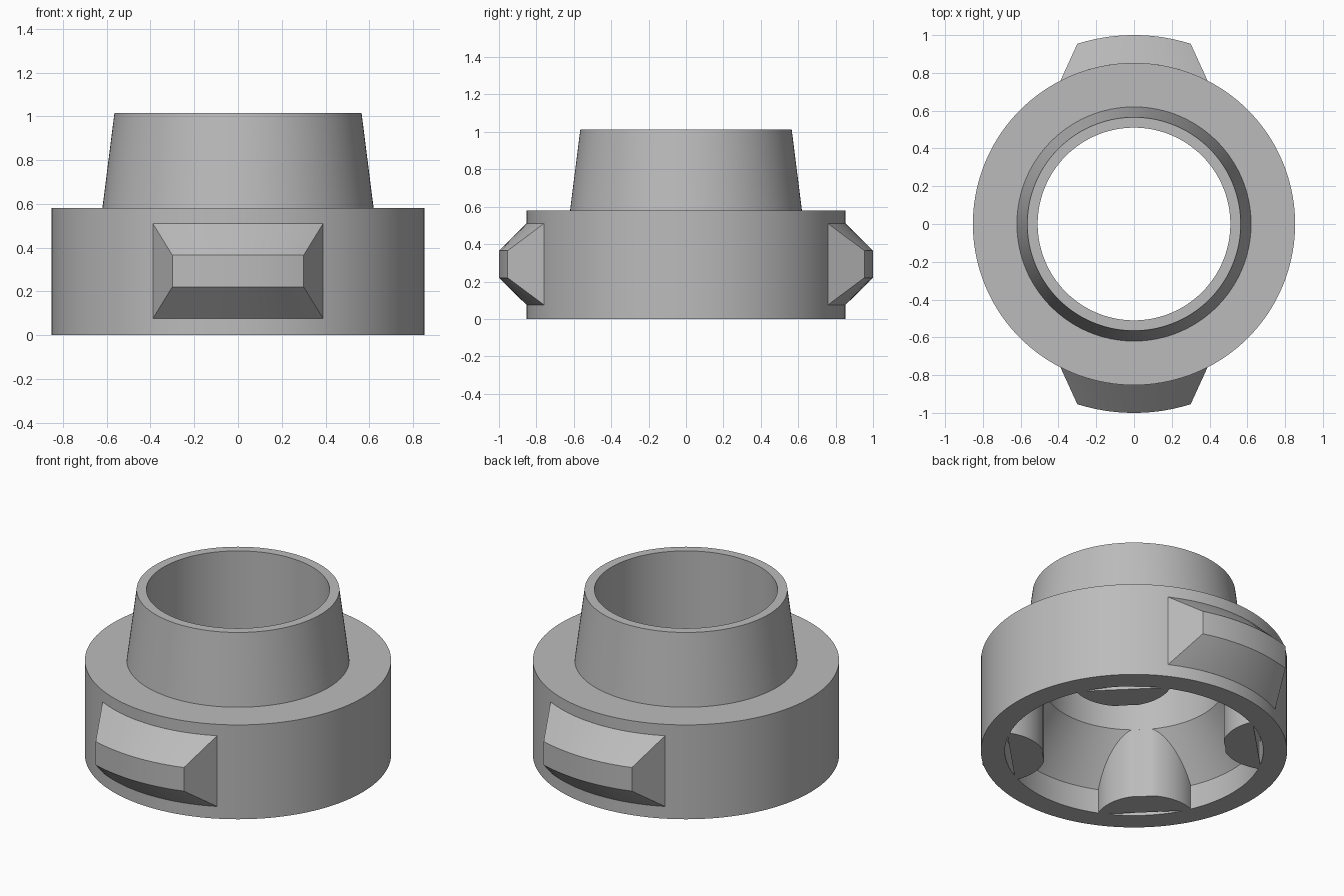
import bpy, bmesh
from math import pi, sin, cos, atan2, hypot, radians

cube = bpy.data.objects.get("Cube")
if cube:
    bpy.data.objects.remove(cube, do_unlink=True)

grey = bpy.data.materials.new("plain_grey")
grey.use_nodes = True
COLOUR = (0.5, 0.5, 0.5, 1)
grey.diffuse_color = COLOUR
for node in grey.node_tree.nodes:
    if node.type == 'BSDF_PRINCIPLED':
        node.inputs["Base Color"].default_value = COLOUR

BORE, RING_INNER, BODY = 0.51, 0.72, 0.853


def finish(name, bm):
    bmesh.ops.recalc_face_normals(bm, faces=bm.faces)
    mesh = bpy.data.meshes.new(name)
    bm.to_mesh(mesh)
    bm.free()
    mesh.materials.append(grey)
    obj = bpy.data.objects.new(name, mesh)
    bpy.context.collection.objects.link(obj)
    bpy.ops.object.select_all(action='DESELECT')
    obj.select_set(True)
    bpy.context.view_layer.objects.active = obj
    bpy.ops.object.shade_smooth_by_angle(angle=radians(25))
    return obj


def bridge(bm, a, b, closed=True):
    n = len(a)
    for i in range(n if closed else n - 1):
        j = (i + 1) % n
        bm.faces.new((a[i], a[j], b[j], b[i]))


# Collar body with tapered neck and hollow bore, turned from one closed profile
profile = [(RING_INNER, 0), (BODY, 0), (BODY, 0.58), (0.62, 0.58),
           (0.565, 1.014), (BORE, 1.014), (BORE, 0.43), (RING_INNER, 0.15)]
SEGMENTS = 144
bm = bmesh.new()
rings = [[bm.verts.new((r * cos(2 * pi * i / SEGMENTS), r * sin(2 * pi * i / SEGMENTS), z))
          for i in range(SEGMENTS)] for r, z in profile]
for k, ring in enumerate(rings):
    bridge(bm, ring, rings[(k + 1) % len(rings)])
finish("collar_body", bm)


# Bevelled grip tabs that follow the curve of the body
def grip_tab(name, direction):
    steps = 24
    base, face = atan2(0.39, 0.76), atan2(0.30, 0.953)
    layers = [(BODY - 0.02, base, 0.075, 0.51),
              (BODY, base, 0.075, 0.51),
              (1.0, face, 0.22, 0.365)]
    bm = bmesh.new()
    loops, rows = [], []
    for radius, half, low, high in layers:
        def row(z):
            angles = [direction + half * (2 * i / steps - 1) for i in range(steps + 1)]
            return [bm.verts.new((radius * cos(a), radius * sin(a), z)) for a in angles]
        bottom, top = row(low), row(high)
        rows.append((bottom, top))
        loops.append(bottom + top[::-1])
    for inner, outer in zip(loops, loops[1:]):
        bridge(bm, inner, outer)
    for bottom, top in (rows[0], rows[-1]):
        bridge(bm, bottom, top, closed=False)
    finish(name, bm)


grip_tab("front_grip_tab", -pi / 2)
grip_tab("back_grip_tab", pi / 2)


# Rounded ribs inside the collar, trimmed flush with the bore
def inner_rib(name, direction):
    centre, radius, back = 0.78, 0.28, RING_INNER + 0.01
    steps = 48
    outline = []
    for i in range(steps + 1):
        t = pi / 2 + pi * i / steps
        u, v = centre + radius * cos(t), radius * sin(t)
        r = hypot(u, v)
        a = atan2(v, u)
        r = min(max(r, BORE), back)
        outline.append((r, a + direction))
    bm = bmesh.new()
    low, high = [[bm.verts.new((r * cos(a), r * sin(a), z)) for r, a in outline]
                 for z in (0, 0.432)]
    bridge(bm, low, high)
    bm.faces.new(low)
    bm.faces.new(high)
    finish(name, bm)


for i, side in enumerate(("back_left", "back_right", "front_right", "front_left")):
    inner_rib(side + "_inner_rib", pi / 4 + i * pi / 2)
